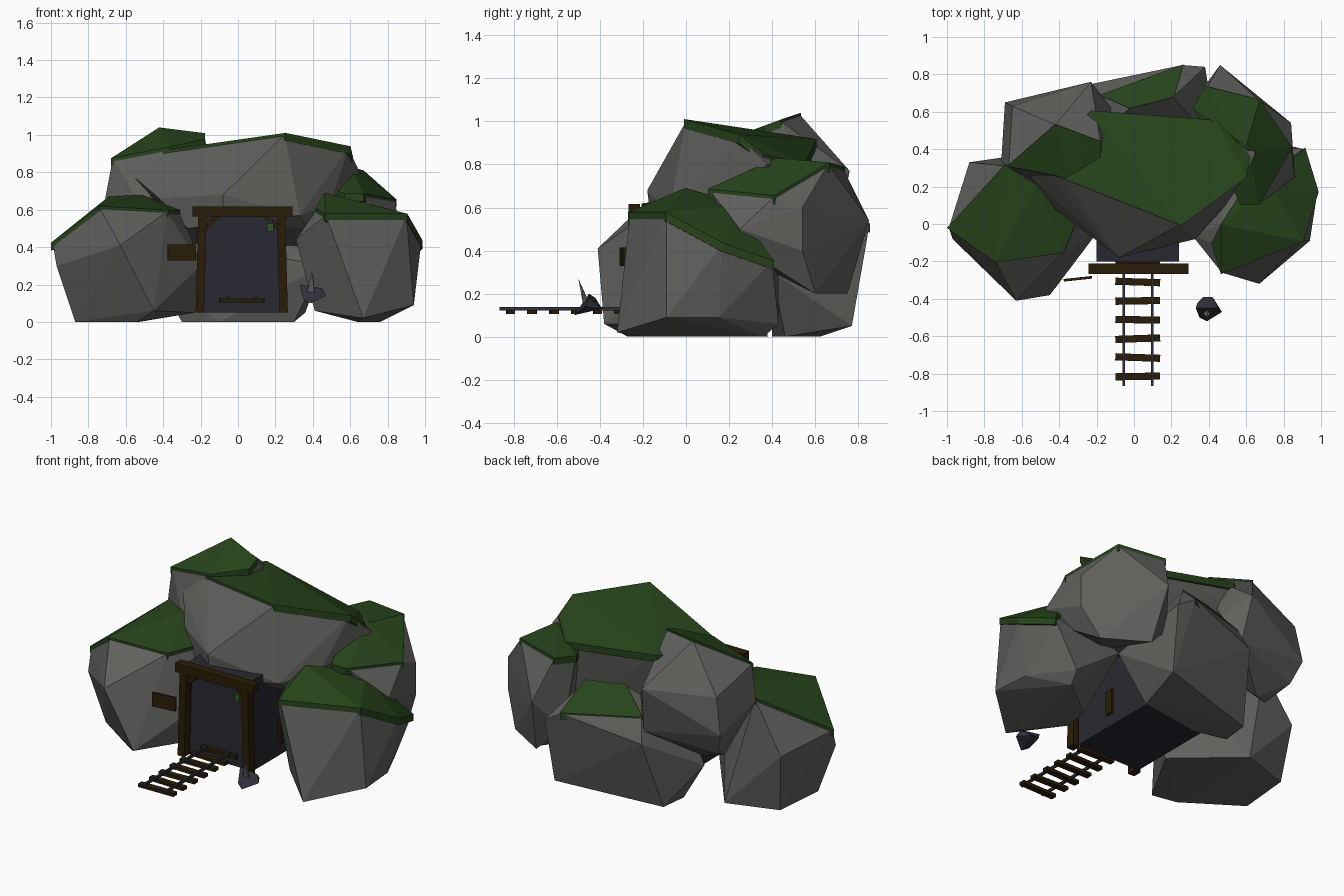
import bpy
import bmesh
from math import radians
from mathutils import Vector, Matrix, Euler

old = bpy.data.objects.get("Cube")
if old:
    bpy.data.objects.remove(old, do_unlink=True)


def material(name, r, g, b):
    mat = bpy.data.materials.new(name)
    mat.use_nodes = True
    mat.diffuse_color = (r, g, b, 1)
    shader = next(n for n in mat.node_tree.nodes if n.type == 'BSDF_PRINCIPLED')
    shader.inputs["Base Color"].default_value = (r, g, b, 1)
    shader.inputs["Roughness"].default_value = 0.9
    return mat


STONE = material("grey stone", .115, .115, .108)
GRASS = material("dark grass", .02, .058, .011)
WOOD = material("dark wood", .023, .012, .002)
TUNNEL = material("tunnel shadow", .022, .022, .032)
METAL = material("blue grey metal", .028, .03, .044)
LAMP = material("lantern green", .03, .09, .018)


def finish(name, bm, mat):
    bmesh.ops.recalc_face_normals(bm, faces=bm.faces)
    mesh = bpy.data.meshes.new(name)
    bm.to_mesh(mesh)
    bm.free()
    mesh.materials.append(mat)
    obj = bpy.data.objects.new(name, mesh)
    bpy.context.scene.collection.objects.link(obj)
    return obj


def hull(name, points, mat):
    """Faceted convex stone around a few corner points."""
    bm = bmesh.new()
    for p in points:
        bm.verts.new(p)
    bmesh.ops.convex_hull(bm, input=bm.verts)
    loose = [v for v in bm.verts if not v.link_faces]
    bmesh.ops.delete(bm, geom=loose, context='VERTS')
    return finish(name, bm, mat)


def box(name, size, centre, mat, turn=(0, 0, 0)):
    bm = bmesh.new()
    rot = Euler([radians(a) for a in turn]).to_matrix().to_4x4()
    matrix = Matrix.Translation(centre) @ rot @ Matrix.Diagonal((*size, 1))
    bmesh.ops.create_cube(bm, size=1, matrix=matrix)
    return finish(name, bm, mat)


def boulder(name, cap, body):
    """Stone whose top corners also carry a thin overhanging turf slab."""
    hull(name, cap + body, STONE)
    cap = [Vector(p) for p in cap]
    middle = sum(cap, Vector()) / len(cap)
    rim = [middle + (p - middle) * 1.025 for p in cap]
    up, down = Vector((0, 0, .008)), Vector((0, 0, -.034))
    hull(name + "_turf", [p + d for p in rim for d in (up, down)], GRASS)


# Boulders: turf corners first, then the bare stone corners
boulder("right_front_boulder",
        [(-.99, -.02, .42), (-.69, .31, .66), (-.74, -.2, .61), (-.52, .2, .67),
         (-.3, .05, .59), (-.38, -.15, .59)],
        [(-.63, -.41, .41), (-.45, -.38, .06), (-.2, -.05, .3), (-.23, 0, .05),
         (-.87, -.05, 0), (-.54, -.27, 0), (-.84, .28, 0), (-.53, .38, 0),
         (-.88, .33, .36), (-.97, -.08, .3)])

boulder("left_front_boulder",
        [(.47, -.26, .57), (.42, -.1, .6), (.47, 0, .68), (.6, .2, .62),
         (.9, -.09, .57), (.98, .17, .43), (.91, .4, .35), (.72, .22, .6)],
        [(.67, -.32, .02), (.64, -.2, 0), (.41, -.08, .06), (.31, -.06, .44),
         (.45, .1, .05), (.94, -.09, .09), (.92, .15, .09), (.76, .36, 0),
         (.78, .43, .06), (.47, .43, .28)])

boulder("centre_boulder",
        [(.25, 0, 1), (.59, .25, .93), (.61, .36, .84), (.43, .55, .8),
         (-.22, .6, .91), (-.51, .32, .89), (-.38, .25, .91)],
        [(-.08, -.18, .68), (.33, -.08, .57), (.65, .38, .8), (.49, .1, .62),
         (-.55, .25, .77), (-.42, .08, .66), (-.27, -.02, .5), (.37, .02, .5),
         (-.08, -.16, .52), (.4, .5, .4), (-.3, .5, .4)])

boulder("right_rear_boulder",
        [(-.67, .31, .87), (-.42, .53, 1.03), (-.18, .44, 1),
         (-.18, .36, .97), (-.36, .25, .93)],
        [(-.69, .65, .56), (-.23, .76, .77), (-.65, .63, .78),
         (-.71, .33, .66), (-.5, .2, .6), (-.48, .5, .32), (-.58, .45, .34),
         (-.2, .7, .48), (-.64, .6, .42), (-.12, .62, .66)])

boulder("left_rear_boulder",
        [(.57, .11, .68), (.67, .11, .68), (.6, .42, .82), (.67, .66, .8),
         (.39, .73, .78), (.84, .41, .65), (.32, .62, .77)],
        [(.84, .54, .6), (.46, .85, .54), (.84, .54, .4), (.86, .25, .5),
         (.75, .6, .2), (.5, .75, .2), (.5, .3, .35), (.35, .7, .35),
         (.82, .25, .42)])

boulder("back_boulder",
        [(.26, .85, .52), (.21, .68, .67), (-.02, .62, .68), (-.18, .69, .55)],
        [(.38, .84, .45), (.36, .77, .05), (.3, .46, 0), (-.1, .4, 0),
         (-.28, .62, 0), (-.3, .45, 0), (-.42, .42, .22), (-.22, .75, .42),
         (.45, .4, .3), (-.3, .4, .45)])

# Tunnel
box("tunnel", (.44, .6, .56), (.02, .1, .33), TUNNEL)

# Timber entrance frame
for side, name in ((-1, "right"), (1, "left")):
    x = .02 + side * .217
    box(name + "_post", (.045, .055, .53), (x, -.24, .315), WOOD, (0, side * -1.5, 0))
    box(name + "_wall_block", (.035, .05, .15), (x, .08, .2), WOOD)
    box(name + "_brace", (.025, .03, .13), (x - side * .05, -.225, .53),
        WOOD, (0, side * -45, 0))
box("lintel", (.535, .055, .055), (.023, -.24, .59), WOOD)

# Lantern under the lintel
box("lantern", (.035, .03, .045), (.172, -.24, .505), LAMP)
box("lantern_hook", (.008, .008, .05), (.172, -.24, .55), METAL)

# Sign board beside the entrance
box("sign_board", (.152, .014, .085), (-.3, -.293, .372), WOOD, (0, 0, 6))

# Track
for x in (-.055, .097):
    box("rail", (.012, .64, .016), (x, -.545, .131), METAL)
for i in range(7):
    tilt = (1, -2, 2, -1)[i % 4]
    box("sleeper", (.24, .038, .02), (.02, -.815 + i * .101, .115), WOOD, (0, 0, tilt))

# Ore lump with a pale shard
hull("ore_lump",
     [(.33, -.45, .2), (.35, -.5, .12), (.39, -.52, .1), (.47, -.47, .14),
      (.45, -.45, .18), (.42, -.39, .13), (.37, -.39, .13), (.34, -.42, .18)], METAL)
hull("ore_shard",
     [(.37, -.48, .16), (.39, -.45, .16), (.41, -.48, .16),
      (.395, -.5, .27), (.405, -.48, .22)], STONE)
